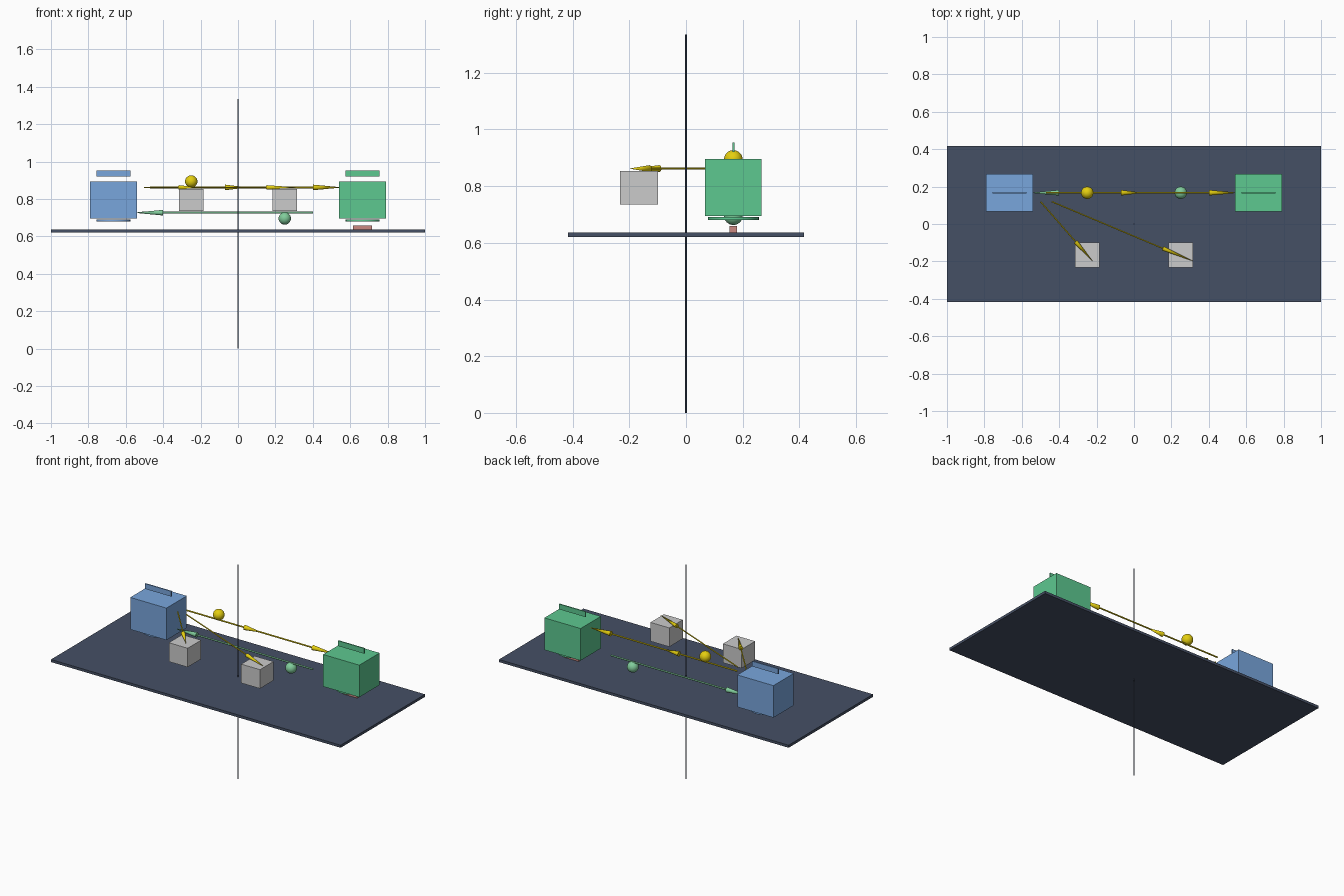
import bpy
from mathutils import Vector

if "Cube" in bpy.data.objects:
    bpy.data.objects.remove(bpy.data.objects["Cube"])

def material(name, rgb):
    m = bpy.data.materials.new(name)
    m.diffuse_color = (*rgb, 1)
    m.use_nodes = True
    m.node_tree.nodes["Principled BSDF"].inputs["Base Color"].default_value = m.diffuse_color
    return m

BLUE = material("blue", (0.19, 0.38, 0.72))
GREEN = material("green", (0.11, 0.58, 0.28))
SLATE = material("slate", (0.06, 0.08, 0.13))
YELLOW = material("yellow", (0.78, 0.62, 0.005))
MINT = material("mint", (0.22, 0.61, 0.33))
RED = material("red", (0.6, 0.25, 0.22))

def finish(name, mat=None, smooth=False):
    ob = bpy.context.object
    ob.name = name
    if mat:
        ob.data.materials.append(mat)
    if smooth:
        bpy.ops.object.shade_smooth_by_angle()
    return ob

def box(name, centre, size, mat=None):
    bpy.ops.mesh.primitive_cube_add(size=1, location=centre)
    ob = finish(name, mat)
    ob.scale = size
    return ob

def cone(name, a, b, r1, r2, mat, sides=16):
    # tapered or straight round bar from a to b
    a, b = Vector(a), Vector(b)
    bpy.ops.mesh.primitive_cone_add(vertices=sides, radius1=r1, radius2=r2,
                                    depth=(b - a).length, location=(a + b) / 2,
                                    rotation=(b - a).to_track_quat('Z', 'Y').to_euler())
    return finish(name, mat, True)

def arrow(name, start, tip, head, mat, r=0.0045, head_r=0.015):
    start, tip = Vector(start), Vector(tip)
    neck = tip - (tip - start).normalized() * head
    cone(name + "_shaft", start, tip - (tip - neck) * 0.3, r, r, mat)
    cone(name + "_head", neck, tip, head_r, 0, mat)

def ball(name, centre, mat):
    bpy.ops.mesh.primitive_uv_sphere_add(segments=32, ring_count=16, radius=0.033, location=centre)
    finish(name, mat, True)

ROW = 0.167    # y of the two stations and their link
UPPER, LOWER = 0.862, 0.727

# Base board and central pole
box("board", (0, 0, 0.628), (2, 0.832, 0.016), SLATE)
cone("pole", (0, 0, 0), (0, 0, 1.335), 0.003, 0.003, SLATE, 12)

# Left and right stations, each with a top plate and a disc below
for side, x, mat in (("left", -0.666, BLUE), ("right", 0.666, GREEN)):
    box(side + "_station", (x, ROW, 0.795), (0.25, 0.2, 0.2), mat)
    box(side + "_top_plate", (x, ROW, 0.937), (0.18, 0.007, 0.033), mat)
    cone(side + "_disc", (x, ROW, 0.681), (x, ROW, 0.691), 0.09, 0.09, mat, 32)

# Small red bar beneath the right station
box("red_bar", (0.666, ROW, 0.647), (0.1, 0.027, 0.025), RED)

# Two grey cubes at the front
for side, x in (("left", -0.25), ("right", 0.25)):
    box(side + "_cube", (x, -0.166, 0.795), (0.13, 0.133, 0.118))

# Upper yellow link: two arrows in line, and its marker
arrow("upper_link_first", (-0.47, ROW, UPPER), (0.05, ROW, UPPER), 0.12, YELLOW)
arrow("upper_link_second", (0, ROW, UPPER), (0.56, ROW, UPPER), 0.16, YELLOW)
ball("upper_marker", (-0.25, ROW, 0.894), YELLOW)

# Branch arrows to the grey cubes
arrow("left_branch", (-0.5, 0.12, UPPER), (-0.22, -0.2, UPPER), 0.14, YELLOW, 0.0035, 0.012)
arrow("right_branch", (-0.44, 0.12, UPPER), (0.32, -0.2, UPPER), 0.18, YELLOW, 0.0035, 0.012)

# Lower green return arrow and its marker
arrow("return_link", (0.4, ROW, LOWER), (-0.56, ROW, LOWER), 0.16, MINT, 0.005, 0.015)
ball("return_marker", (0.25, ROW, 0.696), MINT)
